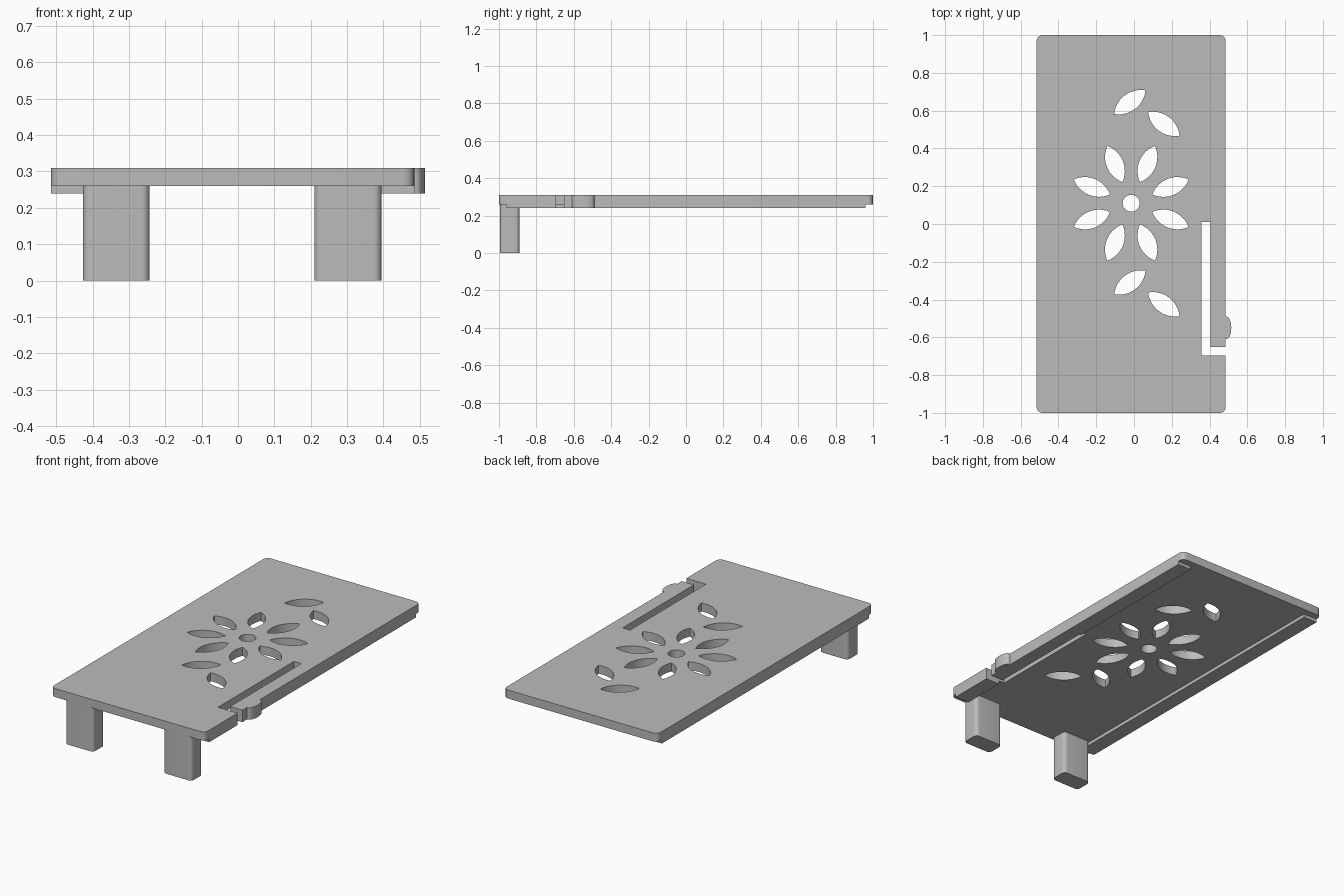
import bpy, bmesh
from math import sin, cos, pi, atan2, radians, hypot

cube = bpy.data.objects.get("Cube")
if cube:
    bpy.data.objects.remove(cube, do_unlink=True)

grey = bpy.data.materials.new("plain grey")
grey.use_nodes = True
grey.diffuse_color = (0.5, 0.5, 0.5, 1)
grey.node_tree.nodes["Principled BSDF"].inputs["Base Color"].default_value = (0.5, 0.5, 0.5, 1)

BOTTOM, UNDER, TOP = 0.24, 0.26, 0.31


def prisms(name, outlines, z0, z1):
    """Extrude flat outlines (counter-clockwise) between two heights."""
    bm = bmesh.new()
    for outline in outlines:
        low = [bm.verts.new((x, y, z0)) for x, y in outline]
        high = [bm.verts.new((x, y, z1)) for x, y in outline]
        n = len(outline)
        bm.faces.new(low[::-1])
        bm.faces.new(high)
        for i in range(n):
            j = (i + 1) % n
            bm.faces.new((low[i], low[j], high[j], high[i]))
    mesh = bpy.data.meshes.new(name)
    bm.to_mesh(mesh)
    bm.free()
    mesh.materials.append(grey)
    obj = bpy.data.objects.new(name, mesh)
    bpy.context.collection.objects.link(obj)
    return obj


def rounded_rect(x0, x1, y0, y1, r, steps=6):
    corners = [(x1 - r, y1 - r), (x0 + r, y1 - r), (x0 + r, y0 + r), (x1 - r, y0 + r)]
    return [(cx + r * cos((k + i / steps) * pi / 2), cy + r * sin((k + i / steps) * pi / 2))
            for k, (cx, cy) in enumerate(corners) for i in range(steps + 1)]


def box(x0, x1, y0, y1):
    return [(x0, y0), (x1, y0), (x1, y1), (x0, y1)]


def leaf(cx, cy, angle, half=0.104, bulge=0.045, steps=12):
    """Pointed leaf made of two circular arcs."""
    radius = (half ** 2 + bulge ** 2) / (2 * bulge)
    span = atan2(half, radius - bulge)
    pts = []
    for side in (1, -1):
        for i in range(steps):
            t = span * (1 - 2 * i / steps)
            u, v = side * radius * sin(t), side * (radius * cos(t) - radius + bulge)
            pts.append((cx + u * cos(angle) - v * sin(angle),
                        cy + u * sin(angle) + v * cos(angle)))
    return pts


def select_only(obj):
    bpy.ops.object.select_all(action='DESELECT')
    obj.select_set(True)
    bpy.context.view_layer.objects.active = obj


def cut(obj, cutter):
    mod = obj.modifiers.new("cut", 'BOOLEAN')
    mod.operation = 'DIFFERENCE'
    mod.solver = 'EXACT'
    mod.object = cutter
    select_only(obj)
    bpy.ops.object.modifier_apply(modifier=mod.name)


# Plate and the two rails below its long edges
plate = prisms("plate", [rounded_rect(-0.515, 0.485, -1, 1, 0.03)], UNDER, TOP)
left_rail = prisms("left_rail", [box(0.395, 0.485, -0.96, 0.96)], BOTTOM, UNDER)
right_rail = prisms("right_rail", [box(-0.515, -0.425, -0.96, 0.96)], BOTTOM, UNDER)

# Flower and leaf openings
fx, fy = -0.015, 0.11
openings = [[(fx + 0.045 * cos(i * pi / 16), fy + 0.045 * sin(i * pi / 16)) for i in range(32)]]
for k in range(8):
    a = (k + 0.5) * pi / 4
    openings.append(leaf(fx + 0.225 * cos(a), fy + 0.225 * sin(a), a))
for y in (0.645, -0.31):
    openings.append(leaf(-0.022, y, radians(37)))
    openings.append(leaf(0.158, y - 0.115, radians(-37)))

# L-shaped slot that frees the spring arm
slot = [(0.357, -0.695), (0.6, -0.695), (0.6, -0.652), (0.405, -0.652), (0.405, 0.01), (0.357, 0.01)]
cutter = prisms("opening_cutter", openings + [slot], 0.1, 0.4)
cutter.hide_render = True
cut(plate, cutter)
cut(left_rail, cutter)
bpy.data.objects.remove(cutter, do_unlink=True)

# Rounded catch on the outside of the spring arm
catch = [(0.484 + 0.031 * cos(i * pi / 16) ** 0.8 if i not in (0, 16, -16) else 0.484 + 0.031 * (i == 0),
          -0.55 + 0.06 * sin(i * pi / 16)) for i in range(-8, 9)]
latch = prisms("latch_catch", [catch], BOTTOM, TOP)

# Front legs
left_leg = prisms("left_leg", [rounded_rect(0.21, 0.395, -0.995, -0.89, 0.022)], 0, UNDER)
right_leg = prisms("right_leg", [rounded_rect(-0.427, -0.243, -0.995, -0.89, 0.022)], 0, UNDER)

for obj in (plate, left_rail, right_rail, latch, left_leg, right_leg):
    select_only(obj)
    bpy.ops.object.shade_smooth_by_angle(angle=radians(30))
